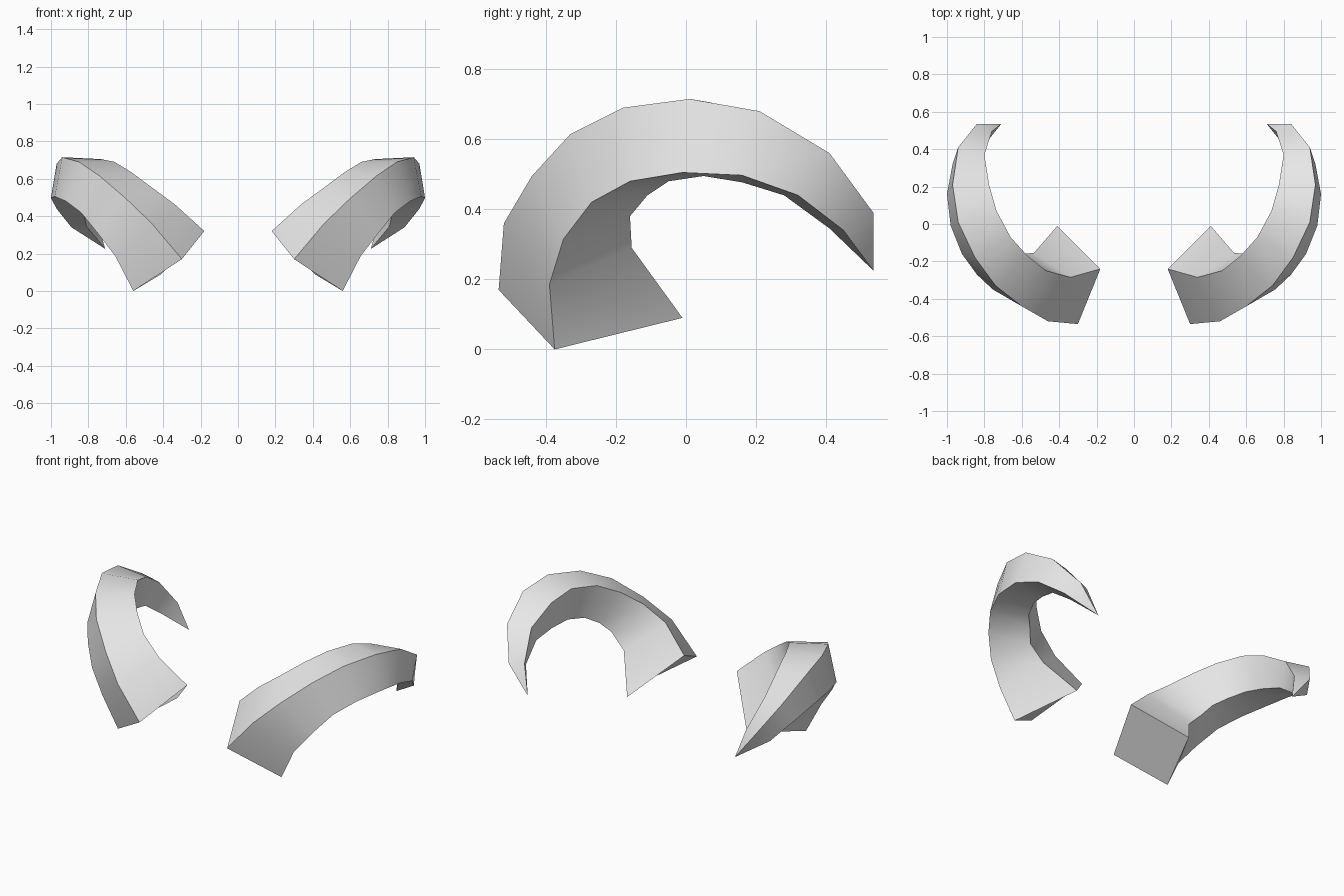
import bpy
import bmesh
from math import radians
from mathutils import Vector

# Remove the default cube only
cube = bpy.data.objects.get("Cube")
if cube:
    bpy.data.objects.remove(cube, do_unlink=True)


def make_material(name, colour):
    material = bpy.data.materials.new(name)
    material.use_nodes = True
    material.diffuse_color = colour
    shader = next(n for n in material.node_tree.nodes if n.type == "BSDF_PRINCIPLED")
    shader.inputs["Base Color"].default_value = colour
    return material


def loft_horn(name, rails, tip, material):
    """Skin four corner rails into a square horn that closes on a tip."""
    bm = bmesh.new()
    rows = [[bm.verts.new(point) for point in ring] for ring in zip(*rails)]
    end = bm.verts.new(tip)
    sides = len(rails)
    for low, high in zip(rows, rows[1:]):
        for i in range(sides):
            j = (i + 1) % sides
            bm.faces.new((low[i], low[j], high[j], high[i]))
    for i in range(sides):
        bm.faces.new((rows[-1][i], rows[-1][(i + 1) % sides], end))
    bm.faces.new(rows[0][::-1])
    bmesh.ops.recalc_face_normals(bm, faces=bm.faces)
    mesh = bpy.data.meshes.new(name)
    bm.to_mesh(mesh)
    bm.free()
    mesh.materials.append(material)
    horn = bpy.data.objects.new(name, mesh)
    bpy.context.collection.objects.link(horn)
    return horn


# Corner rails of the curling horn, from its base to just before the tip
outer_top = [(.30, -.535, .17), (.46, -.52, .36), (.60, -.44, .495),
             (.74, -.33, .615), (.85, -.18, .69), (.94, .01, .715),
             (.97, .21, .68), (.94, .41, .56), (.84, .535, .39)]
inner_top = [(.18, -.24, .32), (.34, -.285, .465), (.47, -.25, .56),
             (.57, -.17, .635), (.66, -.07, .69), (.735, .07, .705),
             (.775, .21, .66), (.80, .37, .56), (.76, .495, .395)]
outer_low = [(.56, -.375, 0), (.655, -.39, .185), (.755, -.35, .315),
             (.84, -.27, .42), (.92, -.16, .48), (.98, -.01, .505),
             (1, .16, .497), (.97, .32, .44), (.89, .45, .34)]

# The hidden inner corner completes each cross-section as a parallelogram
inner_low = [Vector(b) + Vector(c) - Vector(a)
             for a, b, c in zip(outer_top, inner_top, outer_low)]
inner_low[0] = Vector((.41, -.01, .09))

grey = make_material("horn grey", (.8, .8, .8, 1))
horns = loft_horn("curled_horns", (outer_top, inner_top, inner_low, outer_low),
                  (.71, .535, .225), grey)

# Mirrored partner horn
mirror = horns.modifiers.new("other_side", "MIRROR")
mirror.use_axis[0] = True

# Smooth along the curl, crisp along the four corners
bpy.ops.object.select_all(action="DESELECT")
horns.select_set(True)
bpy.context.view_layer.objects.active = horns
bpy.ops.object.shade_smooth_by_angle(angle=radians(40))
